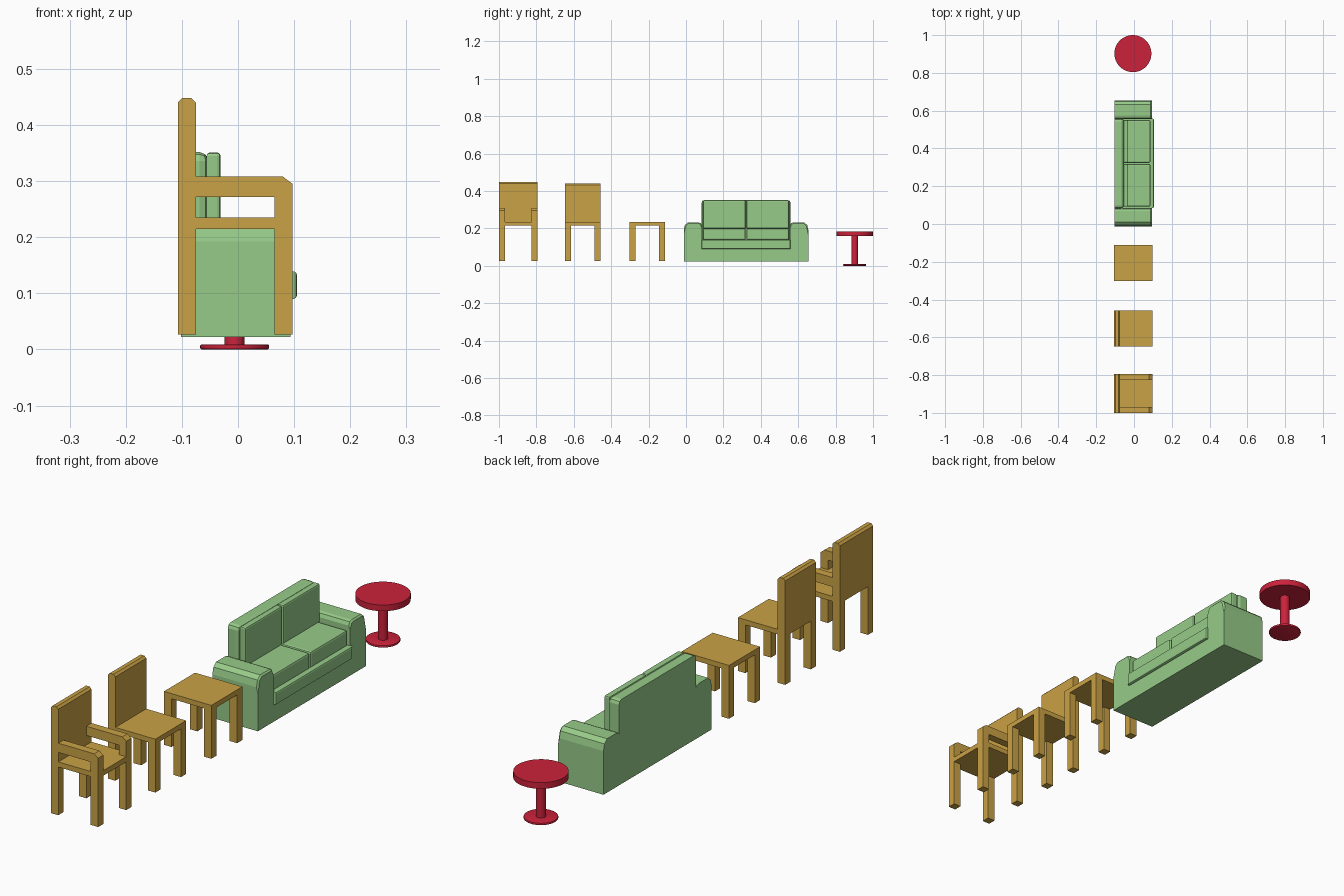
import bpy, bmesh
from mathutils import Vector

cube = bpy.data.objects.get("Cube")
if cube:
    bpy.data.objects.remove(cube, do_unlink=True)


def material(name, rgb):
    m = bpy.data.materials.new(name)
    m.use_nodes = True
    m.diffuse_color = (*rgb, 1)
    m.node_tree.nodes["Principled BSDF"].inputs["Base Color"].default_value = (*rgb, 1)
    return m


WOOD = material("warm wood", (0.59, 0.36, 0.06))
GREEN = material("soft green fabric", (0.31, 0.60, 0.25))
RED = material("red lacquer", (0.60, 0.016, 0.043))


def finish(name, bm, mat):
    bmesh.ops.recalc_face_normals(bm, faces=bm.faces)
    mesh = bpy.data.meshes.new(name)
    bm.to_mesh(mesh)
    bm.free()
    mesh.materials.append(mat)
    ob = bpy.data.objects.new(name, mesh)
    bpy.context.collection.objects.link(ob)
    return ob


def bevel(bm, rule, width, segments):
    edges = [e for e in bm.edges if rule((e.verts[0].co + e.verts[1].co) / 2)]
    bmesh.ops.bevel(bm, geom=edges, offset=width, segments=segments,
                    profile=0.5, affect='EDGES')


def prism(name, axis, profile, lo, hi, mat, rule=None, width=0.005, segments=1):
    """Extrude a profile: (x, z) points along y, or (y, z) points along x."""
    bm = bmesh.new()
    put = (lambda a, b, t: (t, a, b)) if axis == 'x' else (lambda a, b, t: (a, t, b))
    face = bm.faces.new([bm.verts.new(put(a, b, lo)) for a, b in profile])
    new = bmesh.ops.extrude_face_region(bm, geom=[face])["geom"]
    step = Vector(put(0, 0, hi - lo))
    bmesh.ops.translate(bm, vec=step, verts=[v for v in new if isinstance(v, bmesh.types.BMVert)])
    if rule:
        bevel(bm, rule, width, segments)
    return finish(name, bm, mat)


def box(name, x, y, z, mat, rule=None, width=0.005, segments=1):
    rect = [(x[0], z[0]), (x[1], z[0]), (x[1], z[1]), (x[0], z[1])]
    return prism(name, 'y', rect, y[0], y[1], mat, rule, width, segments)


def disc(name, radius, z, y, mat, edge=0):
    bm = bmesh.new()
    bmesh.ops.create_cone(bm, cap_ends=True, segments=48, radius1=radius,
                          radius2=radius, depth=z[1] - z[0])
    bmesh.ops.translate(bm, vec=(CX, y, sum(z) / 2), verts=bm.verts)
    if edge:
        rims = [e for e in bm.edges if abs(e.verts[0].co.z - e.verts[1].co.z) < 1e-5]
        bmesh.ops.bevel(bm, geom=rims, offset=edge, segments=2, profile=0.5, affect='EDGES')
    ob = finish(name, bm, mat)
    bpy.context.view_layer.objects.active = ob
    bpy.ops.object.select_all(action='DESELECT')
    ob.select_set(True)
    bpy.ops.object.shade_smooth_by_angle()


# Shared sizes of the wooden set
CX = -0.006
BACK, FRONT, LEG = -0.107, 0.097, 0.032
FLOOR, UNDER, SEAT = 0.027, 0.215, 0.235


def wooden_seat(name, y0, y1, top=None, arms=False):
    # legs
    for end, x in (("back", BACK), ("front", FRONT - LEG)):
        for side, y in (("right", y0), ("left", y1 - LEG)):
            box(f"{name}_{end}_{side}_leg", (x, x + LEG), (y, y + LEG), (FLOOR, UNDER), WOOD)
    # seat board, and a backrest with a chamfered top
    inner = BACK + LEG
    box(f"{name}_seat", (inner if top else BACK, FRONT), (y0, y1), (UNDER, SEAT), WOOD)
    if top:
        c = 0.008
        prism(f"{name}_backrest", 'y',
              [(BACK, UNDER), (inner, UNDER), (inner, top - c), (inner - c, top),
               (BACK + c, top), (BACK, top - c)], y0, y1, WOOD)
    # arms: front post and rail
    if arms:
        rail, arm = 0.272, 0.308
        for side, y in (("right", y0), ("left", y1 - LEG)):
            box(f"{name}_{side}_arm_post", (FRONT - LEG, FRONT), (y, y + LEG), (SEAT, rail), WOOD)
            prism(f"{name}_{side}_arm_rail", 'y',
                  [(inner, rail), (FRONT, rail), (FRONT, arm - 0.013),
                   (FRONT - 0.017, arm), (inner, arm)], y, y + LEG, WOOD)


wooden_seat("armchair", -1.0, -0.795, top=0.448, arms=True)
wooden_seat("chair", -0.648, -0.458, top=0.44)
wooden_seat("side_table", -0.303, -0.112)

# Sofa arms: rounded on top, slightly eased at the front
S_BACK, S_FRONT, S_FLOOR = -0.102, 0.094, 0.022
MID, HALF, INNER = 0.321, 0.333, 0.235
arm_profile = [(HALF, S_FLOOR), (INNER, S_FLOOR), (INNER, 0.215), (INNER + 0.006, 0.228),
               (INNER + 0.018, 0.232), (HALF - 0.022, 0.232), (HALF - 0.006, 0.218),
               (HALF, 0.192)]
for side, s in (("right", -1), ("left", 1)):
    prism(f"sofa_{side}_arm", 'x', [(MID + s * a, b) for a, b in arm_profile],
          S_BACK, S_FRONT, GREEN,
          lambda m: m.x > S_FRONT - 0.001 and m.z > 0.2, 0.006)

# Sofa base, backrest and front panel
wide = (MID - INNER, MID + INNER)
box("sofa_base", (S_BACK, S_FRONT), wide, (S_FLOOR, 0.138), GREEN)
box("sofa_backrest", (S_BACK, -0.053), (wide[0] - 0.003, wide[1] + 0.003), (0.13, 0.352), GREEN,
    lambda m: (m.z > 0.35 and m.x > S_BACK + 0.001)
    or (m.x > -0.054 and abs(m.y - MID) > INNER), 0.016, 2)
box("sofa_front_panel", (0.088, 0.105), (MID - 0.237, MID + 0.237), (0.09, 0.139), GREEN,
    lambda m: m.x > 0.104, 0.006, 2)

# Loose cushions, two on the seat and two on the back
for side, y in (("right", MID - 0.229), ("left", MID + 0.003)):
    span = (y, y + 0.226)
    box(f"sofa_{side}_seat_cushion", (-0.05, 0.087), span, (0.138, 0.2), GREEN,
        lambda m: m.z > 0.199 or m.x > 0.086, 0.007, 2)
    box(f"sofa_{side}_back_cushion", (-0.056, -0.031), span, (0.2, 0.351), GREEN,
        lambda m: m.x > -0.032 or m.z > 0.35, 0.006, 2)

# Round pedestal table
disc("round_table_base", 0.0615, (0, 0.009), 0.902, RED, 0.003)
disc("round_table_column", 0.018, (0.008, 0.162), 0.902, RED)
disc("round_table_top", 0.098, (0.16, 0.184), 0.902, RED)
